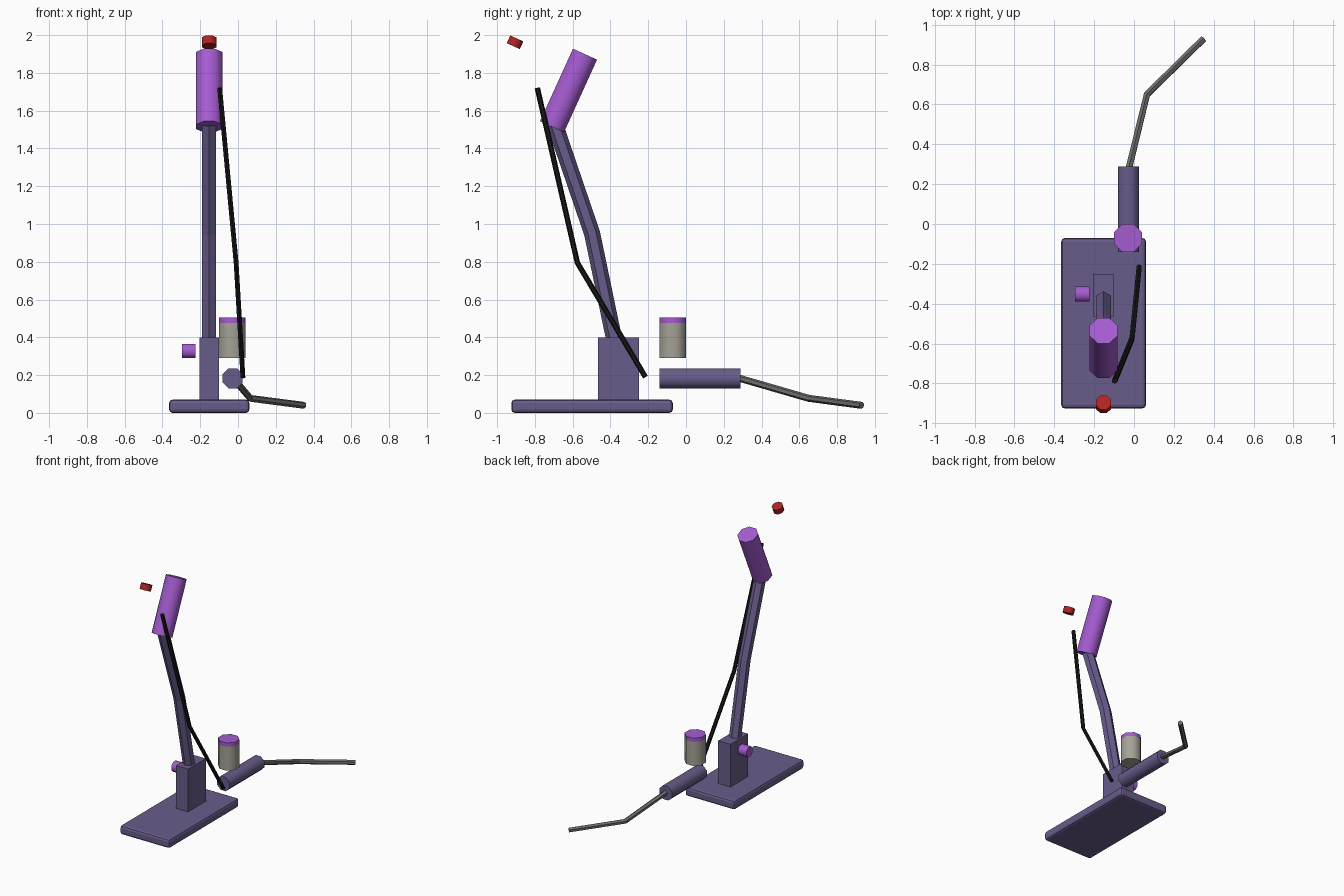
import bpy, bmesh
from math import cos, sin, pi, radians
from mathutils import Vector

cube = bpy.data.objects.get("Cube")
if cube:
    bpy.data.objects.remove(cube, do_unlink=True)


def material(name, rgb):
    m = bpy.data.materials.new(name)
    m.use_nodes = True
    m.diffuse_color = (*rgb, 1)
    m.node_tree.nodes["Principled BSDF"].inputs["Base Color"].default_value = (*rgb, 1)
    return m


slate = material("slate purple", (0.14, 0.107, 0.254))
violet = material("bright violet", (0.37, 0.107, 0.63))
red = material("red", (0.43, 0.017, 0.017))
black = material("black rubber", (0.008, 0.008, 0.008))
steel = material("dark steel", (0.15, 0.15, 0.145))
silver = material("warm grey", (0.376, 0.36, 0.305))


def add_object(name, bm, mat):
    bmesh.ops.recalc_face_normals(bm, faces=bm.faces)
    mesh = bpy.data.meshes.new(name)
    bm.to_mesh(mesh)
    bm.free()
    mesh.materials.append(mat)
    ob = bpy.data.objects.new(name, mesh)
    bpy.context.collection.objects.link(ob)
    return ob


def box(name, low, high, mat, bevel=0):
    bm = bmesh.new()
    bmesh.ops.create_cube(bm, size=1)
    low, high = Vector(low), Vector(high)
    bmesh.ops.scale(bm, vec=high - low, verts=bm.verts)
    bmesh.ops.translate(bm, vec=(low + high) / 2, verts=bm.verts)
    if bevel:
        bmesh.ops.bevel(bm, geom=bm.edges[:], offset=bevel, segments=2,
                        profile=0.5, affect='EDGES')
    return add_object(name, bm, mat)


def tube(name, points, flat_radius, sides, mat, smooth=False, ref=(1, 0, 0)):
    """Prism swept along points, with one flat side turned towards ref."""
    pts = [Vector(p) for p in points]
    radius = flat_radius / cos(pi / sides)
    bm = bmesh.new()
    rings = []
    for i, p in enumerate(pts):
        t = Vector()
        if i > 0:
            t += (p - pts[i - 1]).normalized()
        if i < len(pts) - 1:
            t += (pts[i + 1] - p).normalized()
        t.normalize()
        u = Vector(ref)
        u = (u - t * u.dot(t)).normalized()
        v = t.cross(u)
        angles = [(k + 0.5) * 2 * pi / sides for k in range(sides)]
        rings.append([bm.verts.new(p + (u * cos(a) + v * sin(a)) * radius) for a in angles])
    for a, b in zip(rings, rings[1:]):
        for k in range(sides):
            n = (k + 1) % sides
            bm.faces.new((a[k], a[n], b[n], b[k]))
    bm.faces.new(rings[0])
    bm.faces.new(rings[-1])
    ob = add_object(name, bm, mat)
    if smooth:
        bpy.ops.object.select_all(action='DESELECT')
        ob.select_set(True)
        bpy.context.view_layer.objects.active = ob
        bpy.ops.object.shade_smooth_by_angle(angle=radians(50))
    return ob


# Base plate and upright block
box("base_plate", (-0.365, -0.925, 0), (0.06, -0.07, 0.07), slate, bevel=0.018)
box("column_block", (-0.205, -0.465, 0.07), (-0.1, -0.25, 0.4), slate)

# Bent arm
X = -0.153
tube("bent_arm", [(X, -0.37, 0.34), (X, -0.497, 0.95), (X, -0.695, 1.53)], 0.037, 6, slate)

# Head and the small cap floating in front of it, sharing one tilt
tilt = Vector((0, 0.414, 0.91))
for name, centre, length, r, mat in (
        ("head_barrel", (X, -0.622, 1.707), 0.422, 0.07, violet),
        ("red_cap", (X, -0.905, 1.962), 0.045, 0.038, red)):
    c = Vector(centre)
    tube(name, [c - tilt * length / 2, c + tilt * length / 2], r, 8, mat, True)

# Side knob
tube("side_knob", [(-0.297, -0.352, 0.328), (-0.224, -0.352, 0.328)], 0.038, 8, violet, True,
     ref=(0, 1, 0))

# Canister with lid
tube("canister", [(-0.03, -0.07, 0.29), (-0.03, -0.07, 0.475)], 0.07, 8, silver, True)
tube("canister_lid", [(-0.03, -0.07, 0.475), (-0.03, -0.07, 0.505)], 0.07, 8, violet, True)

# Handle and bent rod
tube("handle", [(-0.028, -0.14, 0.183), (-0.028, 0.288, 0.183)], 0.053, 8, slate, True)
tube("bent_rod", [(-0.028, 0.27, 0.187), (0.065, 0.65, 0.077), (0.35, 0.93, 0.04)],
     0.016, 6, steel)

# Hanging cable
tube("cable", [(-0.097, -0.787, 1.72), (-0.01, -0.575, 0.795), (0.026, -0.215, 0.19)],
     0.0125, 6, black)
